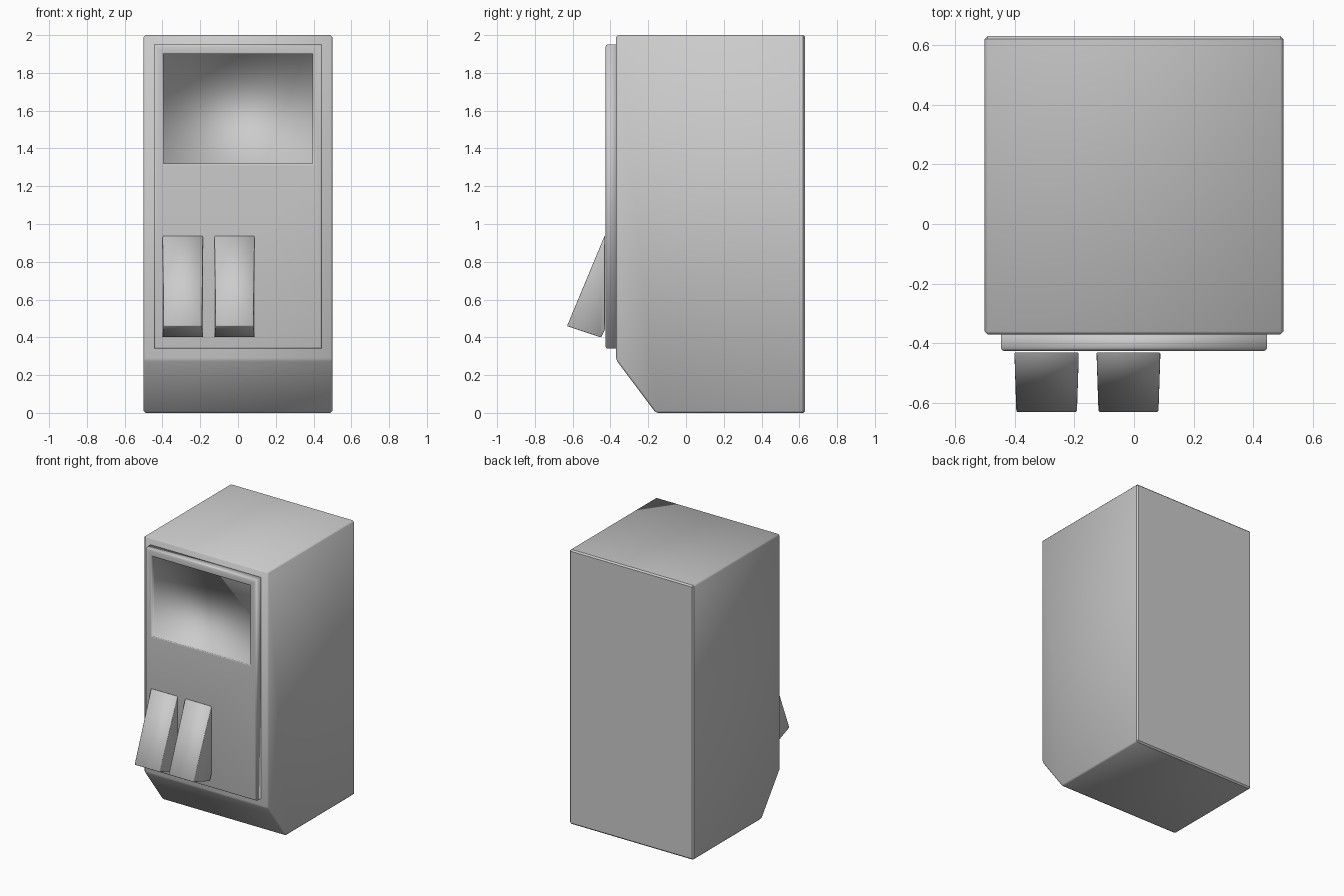
import bpy, bmesh
from mathutils import Vector

cube = bpy.data.objects.get("Cube")
if cube:
    bpy.data.objects.remove(cube, do_unlink=True)

grey = bpy.data.materials.new("plain_grey")
grey.use_nodes = True
GREY = (0.6, 0.6, 0.6, 1)
grey.diffuse_color = GREY
grey.node_tree.nodes["Principled BSDF"].inputs["Base Color"].default_value = GREY


def finish(bm, name):
    """Turn a bmesh into a smooth shaded object."""
    bmesh.ops.recalc_face_normals(bm, faces=bm.faces)
    for f in bm.faces:
        f.smooth = True
    mesh = bpy.data.meshes.new(name)
    bm.to_mesh(mesh)
    bm.free()
    mesh.materials.append(grey)
    ob = bpy.data.objects.new(name, mesh)
    bpy.context.collection.objects.link(ob)
    return ob


def prism(profile, x0, x1):
    """Extrude a (y, z) profile from x0 to x1."""
    bm = bmesh.new()
    face = bm.faces.new([bm.verts.new((x0, y, z)) for y, z in profile])
    ext = bmesh.ops.extrude_face_region(bm, geom=[face])
    moved = [v for v in ext["geom"] if isinstance(v, bmesh.types.BMVert)]
    bmesh.ops.translate(bm, verts=moved, vec=(x1 - x0, 0, 0))
    bmesh.ops.recalc_face_normals(bm, faces=bm.faces)
    return bm


def bevel(bm, edges, width, segments=1):
    bmesh.ops.bevel(bm, geom=edges, offset=width, segments=segments,
                    profile=0.5, affect='EDGES')


# Cabinet with a sloped toe and a crisp, flat back
bm = prism([(-0.37, 0.28), (-0.37, 2), (0.63, 2), (0.63, 0), (-0.16, 0)], -0.5, 0.5)
bevel(bm, bm.edges[:], 0.01)
cabinet = finish(bm, "cabinet")
for p in cabinet.data.polygons:
    if p.normal.y > 0.3:
        p.use_smooth = False

# Front panel with a recessed display window
FRONT, WINDOW_DEPTH = -0.425, 0.04
bm = prism([(FRONT, 0.34), (FRONT, 1.95), (-0.36, 1.95), (-0.36, 0.34)], -0.445, 0.445)
face = min(bm.faces, key=lambda f: f.calc_center_median().y)
outer = list(face.edges)
bmesh.ops.inset_individual(bm, faces=[face], thickness=0.04)
mid = face.calc_center_median()
for v in face.verts:
    v.co.x = 0.405 if v.co.x > mid.x else -0.405
    v.co.z = 1.91 if v.co.z > mid.z else 1.31
rim = list(face.edges)
bmesh.ops.inset_individual(bm, faces=[face], thickness=0.001)
for v in face.verts:
    v.co.y += WINDOW_DEPTH
bevel(bm, outer + rim, 0.01, 2)
finish(bm, "front_panel")

# Two tilted dispenser wedges, slightly narrower at their lower front edge
wedge = [(-0.43, 0.94), (-0.63, 0.46), (-0.45, 0.40), (-0.43, 0.44)]
for name, x0, x1 in (("left_hand_wedge", -0.4, -0.185), ("centre_wedge", -0.125, 0.088)):
    bm = prism(wedge, x0, x1)
    for v in bm.verts:
        if v.co.y < -0.6:
            v.co.x += 0.006 if v.co.x < (x0 + x1) / 2 else -0.006
    bevel(bm, bm.edges[:], 0.003)
    finish(bm, name)
